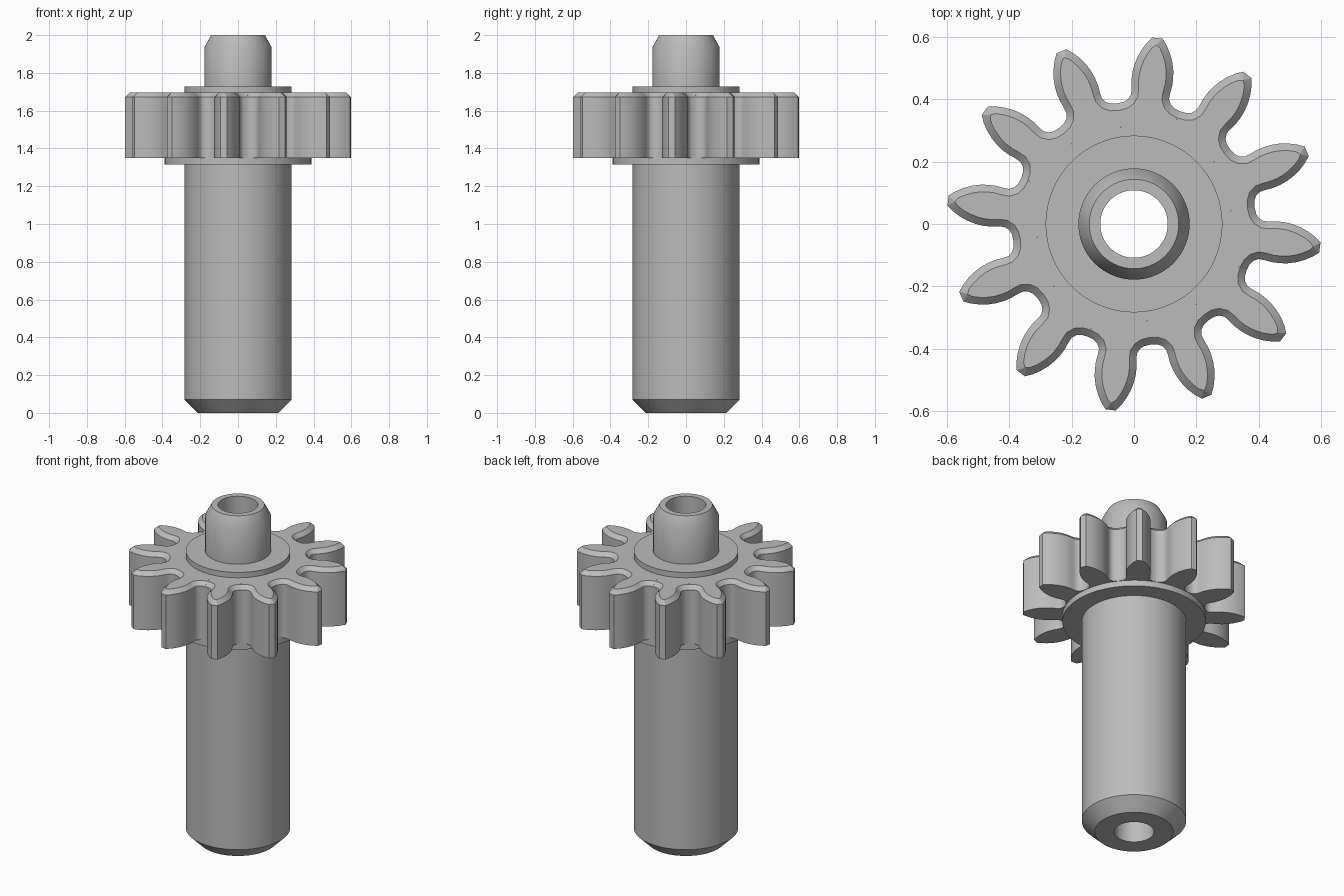
import bpy, bmesh, math
from mathutils import Vector, Matrix

if "Cube" in bpy.data.objects:
    bpy.data.objects.remove(bpy.data.objects["Cube"])

TEETH = 12
PITCH = math.radians(360 / TEETH)
PHASE = math.radians(82.8)      # direction of the first tooth
ARC = 8                         # lathe segments per tooth
HUB_R = 0.283

steel = bpy.data.materials.new("steel grey")
steel.diffuse_color = (0.50, 0.50, 0.50, 1)
steel.use_nodes = True
steel.node_tree.nodes["Principled BSDF"].inputs["Base Color"].default_value = steel.diffuse_color


def finish(name, bm):
    bmesh.ops.remove_doubles(bm, verts=bm.verts, dist=1e-5)
    bmesh.ops.recalc_face_normals(bm, faces=bm.faces)
    mesh = bpy.data.meshes.new(name)
    bm.to_mesh(mesh)
    bm.free()
    obj = bpy.data.objects.new(name, mesh)
    bpy.context.collection.objects.link(obj)
    mesh.materials.append(steel)
    bpy.ops.object.select_all(action='DESELECT')
    obj.select_set(True)
    bpy.context.view_layer.objects.active = obj
    bpy.ops.object.shade_smooth_by_angle(angle=math.radians(30))
    return obj


def lathe(name, profile):
    """Revolve a list of (radius, z) points around z."""
    bm = bmesh.new()
    n = TEETH * ARC
    rings = []
    for r, z in profile:
        angles = [PHASE - PITCH / 2 + i * PITCH / ARC for i in range(n)]
        rings.append([bm.verts.new((r * math.cos(a), r * math.sin(a), z)) for a in angles])
    for lo, hi in zip(rings, rings[1:]):
        for i in range(n):
            j = (i + 1) % n
            bm.faces.new((lo[i], lo[j], hi[j], hi[i]))
    return finish(name, bm)


# Lower shaft with chamfered foot, and the flange under the gear
lathe("lower_shaft", [(0.108, 0), (0.213, 0), (HUB_R, 0.07), (HUB_R, 1.315),
                      (0.388, 1.315), (0.388, 1.352)])
# Collar and chamfered nose above the gear
lathe("upper_shaft", [(HUB_R, 1.695), (HUB_R, 1.727), (0.178, 1.727),
                      (0.178, 1.935), (0.143, 2.0), (0.108, 2.0)])
# Through bore
bore = lathe("bore", [(0.108, 0), (0.108, 2.0)])
bore.data.flip_normals()

# Half tooth outline from valley centre to tip: (along tooth, half width)
half = [Vector(p) for p in (
    (0.3767, 0.1009), (0.384, 0.0812), (0.3947, 0.0685), (0.4102, 0.0612),
    (0.43, 0.0625), (0.455, 0.066), (0.48, 0.066), (0.505, 0.063),
    (0.53, 0.0565), (0.555, 0.0465), (0.58, 0.0325), (0.60, 0.0165))]

# Inner outline of the top chamfer, offset inwards along the normals
CHAMFER = 0.023
inner = []
for i, p in enumerate(half):
    if i == 0:
        inner.append(p * (1 - CHAMFER / p.length))
    elif i == len(half) - 1:
        inner.append(Vector((0.578, 0)))
    else:
        t = (half[i + 1] - half[i - 1]).normalized()
        q = p + CHAMFER * Vector((t.y, -t.x))
        inner.append(Vector((q.x, max(q.y, 0.0))))


def full(side):
    """Mirror half an outline into a whole tooth."""
    return [Vector((p.x, -p.y)) for p in side] + list(reversed(side))


# Gear ring with chamfered teeth
bm = bmesh.new()
Z_LOW, Z_EDGE, Z_TOP = 1.35, 1.672, 1.695
hub = [Vector((HUB_R * math.cos(a), HUB_R * math.sin(a)))
       for a in (PITCH / 2 - k * PITCH / ARC for k in range(ARC + 1))]
top_outline = full(inner)
tip = len(half) - 1
for k in range(TEETH):
    turn = Matrix.Rotation(PHASE + k * PITCH, 3, 'Z')

    def ring(points, z):
        return [bm.verts.new(turn @ Vector((p.x, p.y, z))) for p in points]

    low, edge, top = ring(full(half), Z_LOW), ring(full(half), Z_EDGE), ring(top_outline, Z_TOP)
    for a, b in ((low, edge), (edge, top)):
        for i in range(len(a) - 1):
            bm.faces.new((a[i], a[i + 1], b[i + 1], b[i]))
    # Top and bottom caps of this sector, out to the hub circle
    bm.faces.new(top[:tip + 1] + top[tip + 2:] + ring(hub, Z_TOP))
    bm.faces.new(low + ring(hub, Z_LOW))
finish("gear", bm)
